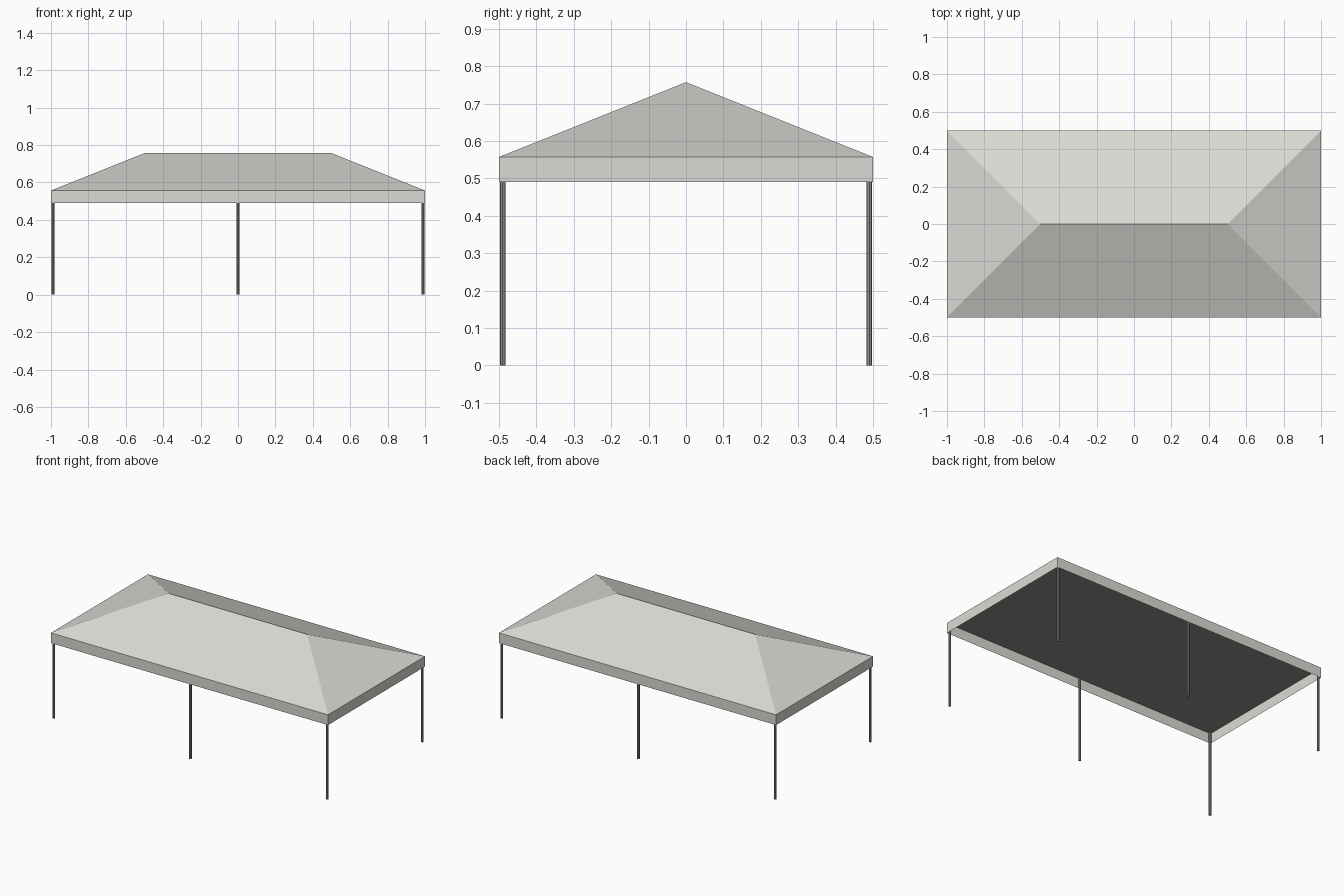
import bpy, bmesh

if "Cube" in bpy.data.objects:
    bpy.data.objects.remove(bpy.data.objects["Cube"])

EAVE, HEM, RIDGE = 0.557, 0.49, 0.757   # heights
HX, HY, RX = 1.0, 0.5, 0.5              # half length, half width, half ridge


def material(name, rgb):
    m = bpy.data.materials.new(name)
    m.diffuse_color = (*rgb, 1)
    m.use_nodes = True
    m.node_tree.nodes["Principled BSDF"].inputs["Base Color"].default_value = m.diffuse_color
    return m


canvas = material("off white canvas", (0.70, 0.71, 0.66))
metal = material("grey metal", (0.30, 0.29, 0.28))
shade = material("dark lining", (0.27, 0.27, 0.26))


def make(name, verts, faces, mat):
    me = bpy.data.meshes.new(name)
    me.from_pydata(verts, [], faces)
    me.materials.append(mat)
    ob = bpy.data.objects.new(name, me)
    bpy.context.collection.objects.link(ob)
    return ob


def ring(z):
    return [(-HX, -HY, z), (HX, -HY, z), (HX, HY, z), (-HX, HY, z)]


# Hipped canvas roof
make("roof", ring(EAVE) + [(-RX, 0, RIDGE), (RX, 0, RIDGE)],
     [(0, 1, 5, 4), (1, 2, 5), (2, 3, 4, 5), (3, 0, 4)], canvas)

# Hanging valance around the eaves
make("valance", ring(HEM) + ring(EAVE),
     [(i, (i + 1) % 4, (i + 1) % 4 + 4, i + 4) for i in range(4)], canvas)

# Flat lining under the roof
make("ceiling", ring(EAVE - 0.001), [(3, 2, 1, 0)], shade)

# Six slim poles along the two long sides
for x in (-0.988, 0, 0.988):
    for y in (-0.49, 0.49):
        bpy.ops.mesh.primitive_cylinder_add(vertices=8, radius=0.0078, depth=EAVE - 0.002,
                                            location=(x, y, EAVE / 2 - 0.001))
        pole = bpy.context.object
        pole.name = "pole"
        pole.data.materials.append(metal)
